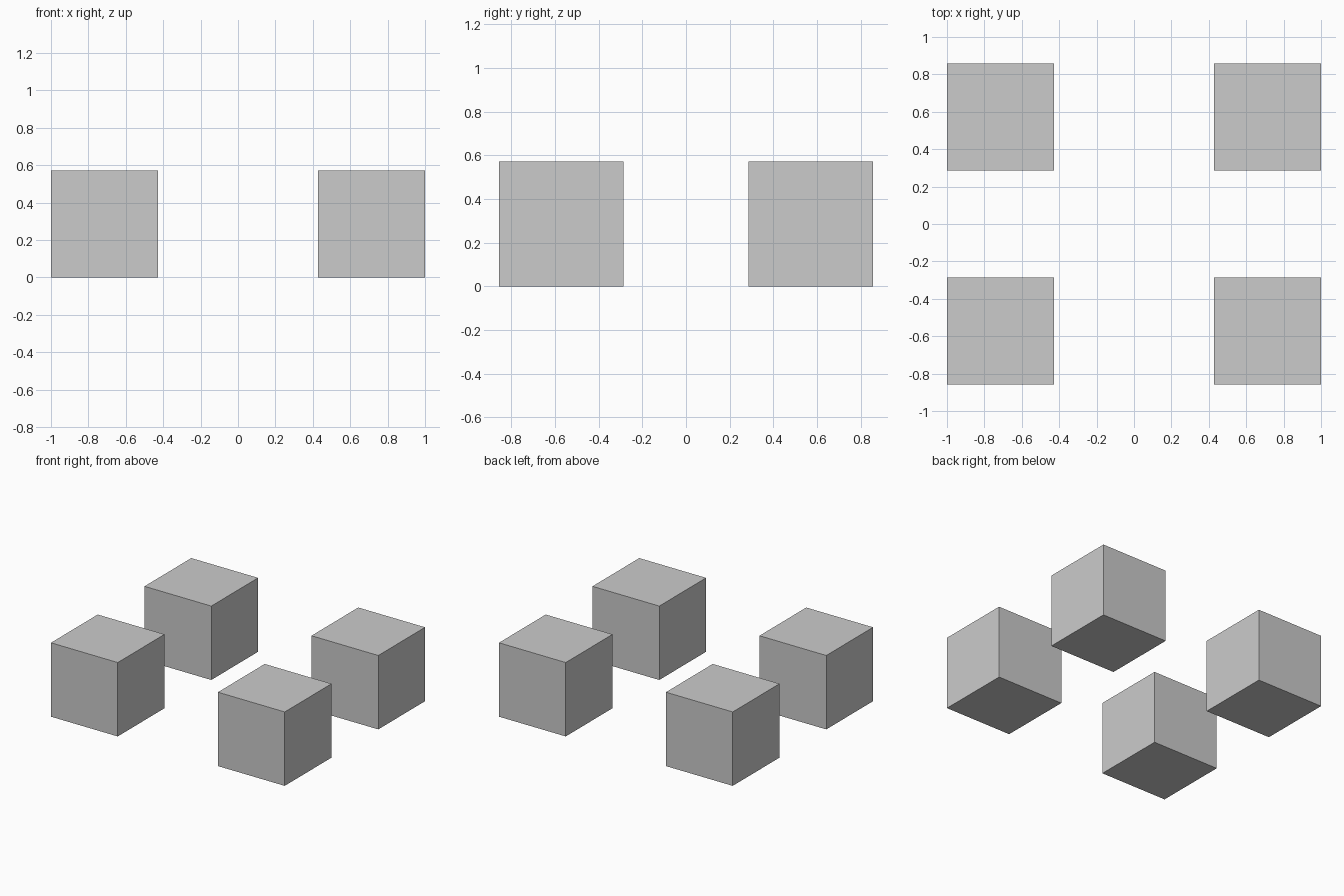
import bpy

if "Cube" in bpy.data.objects:
    bpy.data.objects.remove(bpy.data.objects["Cube"])

SIZE = 4 / 7      # cube edge
X = 1 - SIZE / 2  # cube centre offsets
Y = SIZE


def add_cube(name, x, y):
    bpy.ops.mesh.primitive_cube_add(size=SIZE, location=(x, y, SIZE / 2))
    bpy.context.object.name = name


# Four separate cubes, one at each corner of a rectangle
for side, sx in (("left", -1), ("right", 1)):
    for end, sy in (("front", -1), ("back", 1)):
        add_cube(f"{end}_{side}_cube", sx * X, sy * Y)
